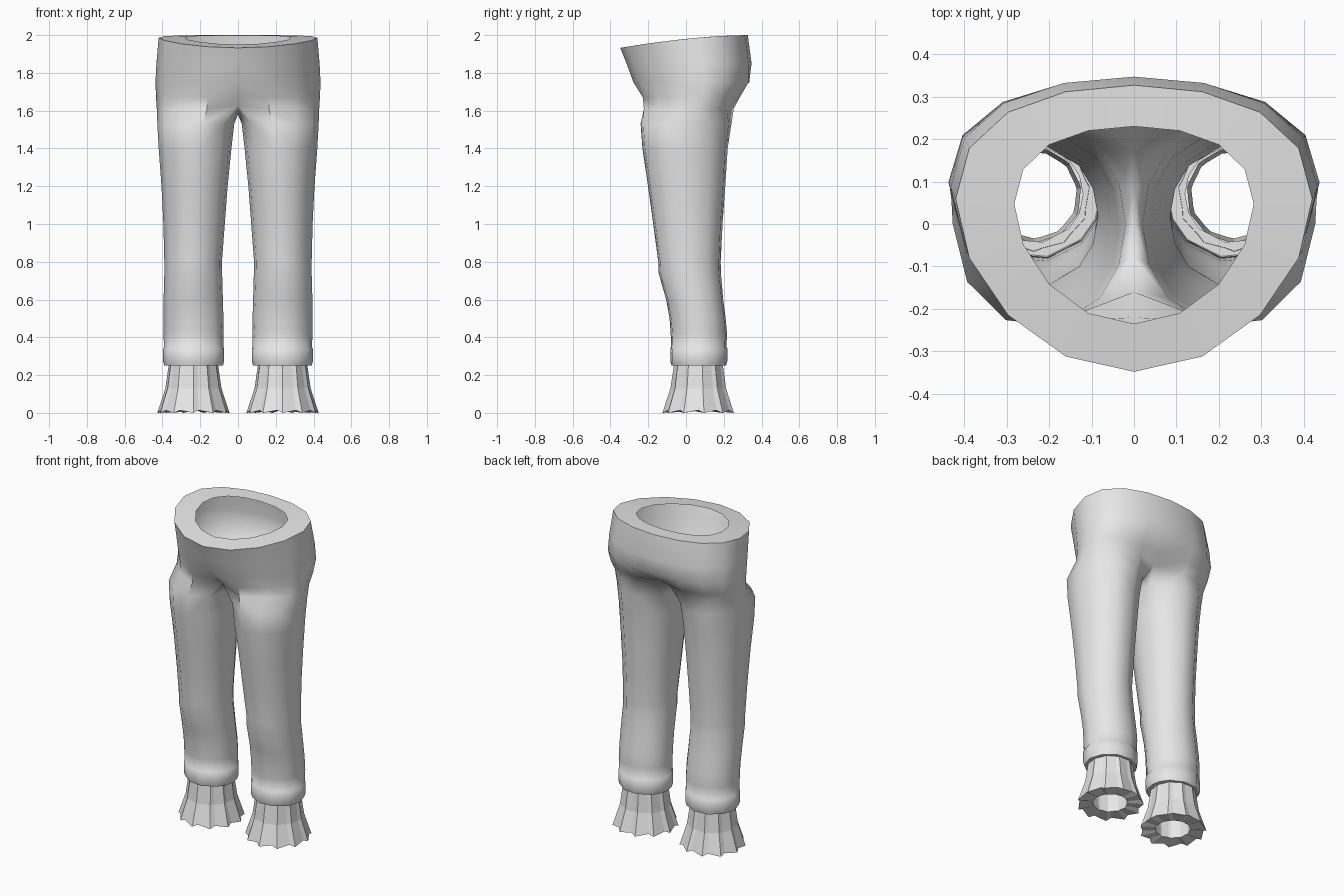
import bpy, bmesh, math
from math import sin, cos, pi, radians

if "Cube" in bpy.data.objects:
    bpy.data.objects.remove(bpy.data.objects["Cube"])

grey = bpy.data.materials.new("plain grey")
grey.diffuse_color = (0.8, 0.8, 0.8, 1)
grey.use_nodes = True
grey.node_tree.nodes["Principled BSDF"].inputs["Base Color"].default_value = grey.diffuse_color


def finish(name, bm, smooth):
    """Turn a right-hand half into a mirrored object."""
    me = bpy.data.meshes.new(name)
    bm.to_mesh(me)
    bm.free()
    ob = bpy.data.objects.new(name, me)
    bpy.context.collection.objects.link(ob)
    me.materials.append(grey)
    mod = ob.modifiers.new("mirror", 'MIRROR')
    mod.use_clip = True
    mod.merge_threshold = 0.0005
    if smooth:
        bpy.context.view_layer.objects.active = ob
        ob.select_set(True)
        bpy.ops.object.shade_smooth_by_angle(angle=radians(50))
        ob.select_set(False)
    return ob


def bridge(bm, upper, lower, closed):
    """Quads between two rows of equal length, facing outward."""
    n = len(upper)
    for i in range(n if closed else n - 1):
        j = (i + 1) % n
        bm.faces.new((upper[i], lower[i], lower[j], upper[j]))


def waist_z(y):
    return 2 - 0.068 * (max(0, 0.33 - y) / 0.68) ** 1.7


def hip_row(bm, width, front, back, z=None, dent=0.0, lift=0.0, push=0.07):
    """Half ring from front centre round the side to back centre."""
    row = []
    for i in range(9):
        a = pi * i / 8
        y = (front + back) / 2 - (back - front) / 2 * cos(a) + push * sin(a) ** 2
        h = waist_z(y) if z is None else z
        if i in (0, 8):
            y += dent if i == 0 else -dent
            h += lift
        x = 0 if i in (0, 8) else width * sin(a)
        row.append(bm.verts.new((x, y, h)))
    return row


def leg_row(bm, z, inner, outer, front, back):
    """Closed leg ring: nine outer points, three facing the other leg."""
    angles = [-45 + 33.75 * i for i in range(9)] + [247.5, 270, 292.5]
    cx, cy = (inner + outer) / 2, (front + back) / 2
    rx, ry = (outer - inner) / 2, (back - front) / 2
    return [bm.verts.new((cx + rx * sin(radians(a)), cy - ry * cos(radians(a)), z))
            for a in angles]


# Trousers: wide waist rim, hips, crotch seam, legs and cuffs
bm = bmesh.new()
rows = [
    hip_row(bm, 0.282, -0.235, 0.23, push=0.05),
    hip_row(bm, 0.42, -0.348, 0.327),
    hip_row(bm, 0.432, -0.315, 0.347, 1.85),
    hip_row(bm, 0.437, -0.288, 0.345, 1.75, dent=0.01),
    hip_row(bm, 0.434, -0.26, 0.295, 1.67, dent=0.04, lift=0.01),
    hip_row(bm, 0.43, -0.25, 0.265, 1.61, dent=0.09, lift=0.02, push=0.05),
]
for up, low in zip(rows, rows[1:]):
    bridge(bm, up, low, False)
seam = [bm.verts.new((0, y, z)) for y, z in ((0.09, 1.60), (0.0, 1.58), (-0.08, 1.60))]
ring = rows[-1] + seam
legs = [  # height, inner x, outer x, front y, back y
    (1.53, 0.02, 0.427, -0.245, 0.245),
    (1.40, 0.035, 0.42, -0.235, 0.225),
    (1.20, 0.055, 0.405, -0.205, 0.212),
    (1.00, 0.07, 0.395, -0.177, 0.197),
    (0.80, 0.085, 0.39, -0.15, 0.187),
    (0.74, 0.084, 0.39, -0.148, 0.188),
    (0.60, 0.08, 0.394, -0.108, 0.2),
    (0.50, 0.077, 0.394, -0.09, 0.213),
    (0.42, 0.076, 0.394, -0.084, 0.22),
    (0.345, 0.078, 0.392, -0.081, 0.217),
    (0.34, 0.073, 0.397, -0.086, 0.222),
    (0.275, 0.073, 0.397, -0.086, 0.222),
    (0.25, 0.08, 0.39, -0.079, 0.215),
    (0.25, 0.12, 0.355, -0.045, 0.185),
]
for spec in legs:
    nxt = leg_row(bm, *spec)
    bridge(bm, ring, nxt, True)
    ring = nxt
finish("trousers", bm, True)

# Ankle ruffles: pleated flare with a flat hem and a round opening
bm = bmesh.new()
PLEATS = 11


def pleat_row(r_out, r_in, z, hem):
    row = []
    for i in range(PLEATS):
        for part, r, dz in ((0, r_out, 0.0), (0.72, r_in, hem)):
            a = 2 * pi * (i + part) / PLEATS
            row.append(bm.verts.new((0.236 + r * sin(a), 0.068 - r * cos(a), z + dz)))
    return row


ruffle = [pleat_row(0.132, 0.126, 0.255, 0), pleat_row(0.15, 0.14, 0.13, 0),
          pleat_row(0.193, 0.178, 0.0, 0.014), pleat_row(0.102, 0.1, 0.008, 0.004),
          pleat_row(0.112, 0.11, 0.25, 0)]
for up, low in zip(ruffle, ruffle[1:]):
    bridge(bm, up, low, True)
finish("ankle_ruffles", bm, False)
